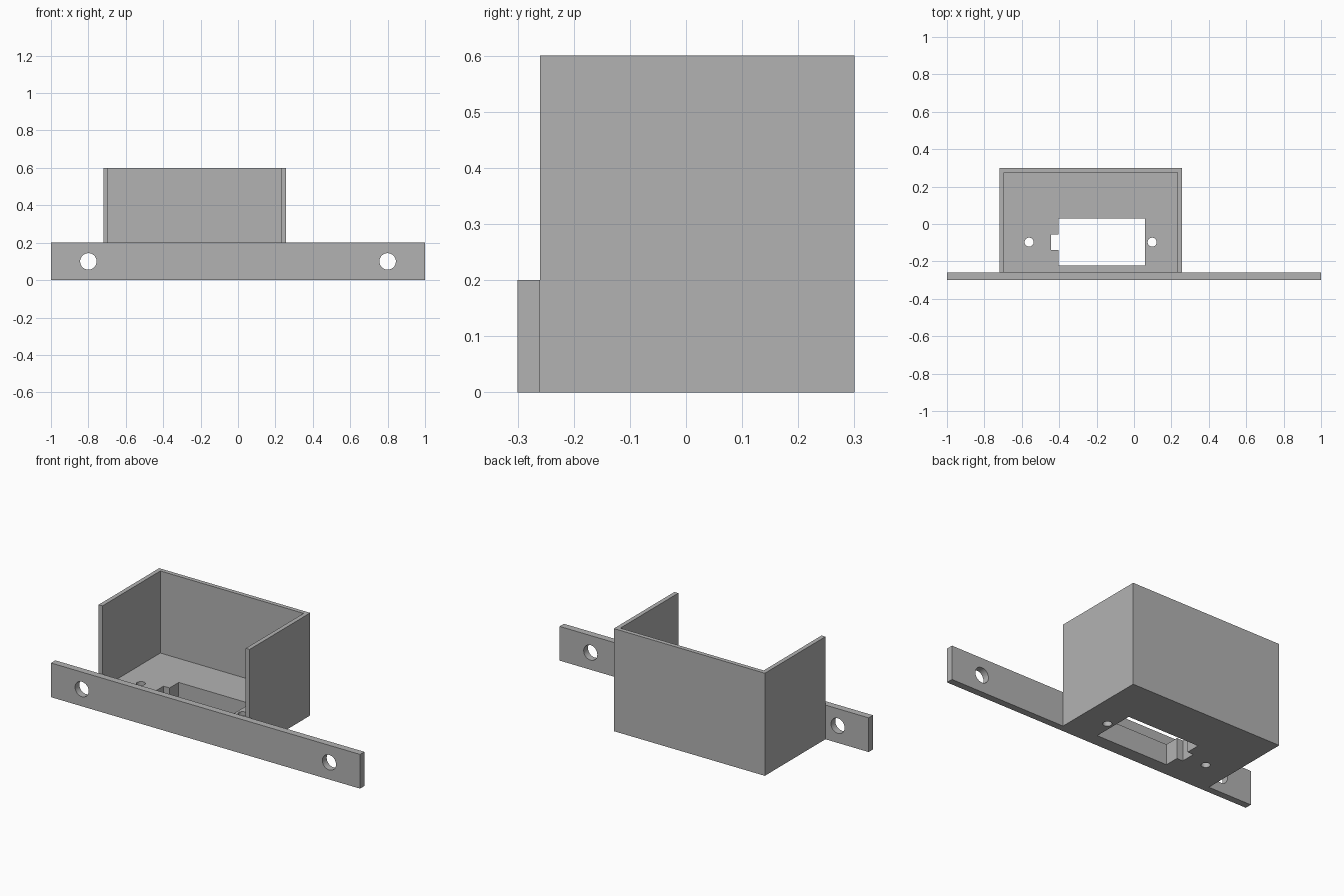
import bpy, bmesh, math
from mathutils import Matrix, Vector

if "Cube" in bpy.data.objects:
    bpy.data.objects.remove(bpy.data.objects["Cube"])

grey = bpy.data.materials.new("plain grey")
grey.use_nodes = True
colour = (0.45, 0.45, 0.45, 1)
grey.diffuse_color = colour
grey.node_tree.nodes["Principled BSDF"].inputs["Base Color"].default_value = colour


def add_object(name, bm):
    mesh = bpy.data.meshes.new(name)
    bm.to_mesh(mesh)
    bm.free()
    mesh.materials.append(grey)
    ob = bpy.data.objects.new(name, mesh)
    bpy.context.collection.objects.link(ob)
    return ob


def box(name, low, high):
    low, high = Vector(low), Vector(high)
    bm = bmesh.new()
    bmesh.ops.create_cube(bm, size=1, matrix=Matrix.Translation((low + high) / 2)
                          @ Matrix.Diagonal((*(high - low), 1)))
    return add_object(name, bm)


def rod(name, centre, radius, axis="Z"):
    turn = Matrix.Rotation(math.pi / 2, 4, "X") if axis == "Y" else Matrix()
    bm = bmesh.new()
    bmesh.ops.create_cone(bm, cap_ends=True, segments=48, radius1=radius, radius2=radius,
                          depth=0.4, matrix=Matrix.Translation(centre) @ turn)
    return add_object(name, bm)


def cut(target, cutters):
    for cutter in cutters:
        cutter.hide_render = True
        mod = target.modifiers.new("cut", "BOOLEAN")
        mod.operation, mod.solver, mod.object = "DIFFERENCE", "EXACT", cutter
    bpy.ops.object.select_all(action="DESELECT")
    target.select_set(True)
    bpy.context.view_layer.objects.active = target
    for mod in list(target.modifiers):
        bpy.ops.object.modifier_apply(modifier=mod.name)
    for cutter in cutters:
        bpy.data.objects.remove(cutter)
    bpy.ops.object.shade_smooth_by_angle(angle=math.radians(30))


# Housing: thick floor, two sides and a back, open at the top and front
left, right, front, back = 0.257, -0.72, -0.26, 0.30
wall, floor, height = 0.025, 0.12, 0.60
housing = box("housing", (right, front, 0), (left, back, height))
cut(housing, [
    box("pocket", (right + wall, front - 0.1, floor), (left - wall, back - wall, height + 0.1)),
    # Rectangular opening with a small cable notch
    box("opening", (-0.404, -0.223, -0.1), (0.059, 0.029, 0.3)),
    box("cable_notch", (-0.443, -0.139, -0.1), (-0.3, -0.055, 0.3)),
    # Screw holes either side of the opening
    rod("screw_hole_right", (-0.561, -0.097, 0.06), 0.024),
    rod("screw_hole_left", (0.097, -0.097, 0.06), 0.024),
])

# Mounting strip across the front, with a bolt hole near each end
strip = box("mounting_strip", (-1, -0.30, 0), (1, front, 0.20))
cut(strip, [rod("bolt_hole", (x, -0.28, 0.10), 0.044, "Y") for x in (-0.8, 0.8)])
